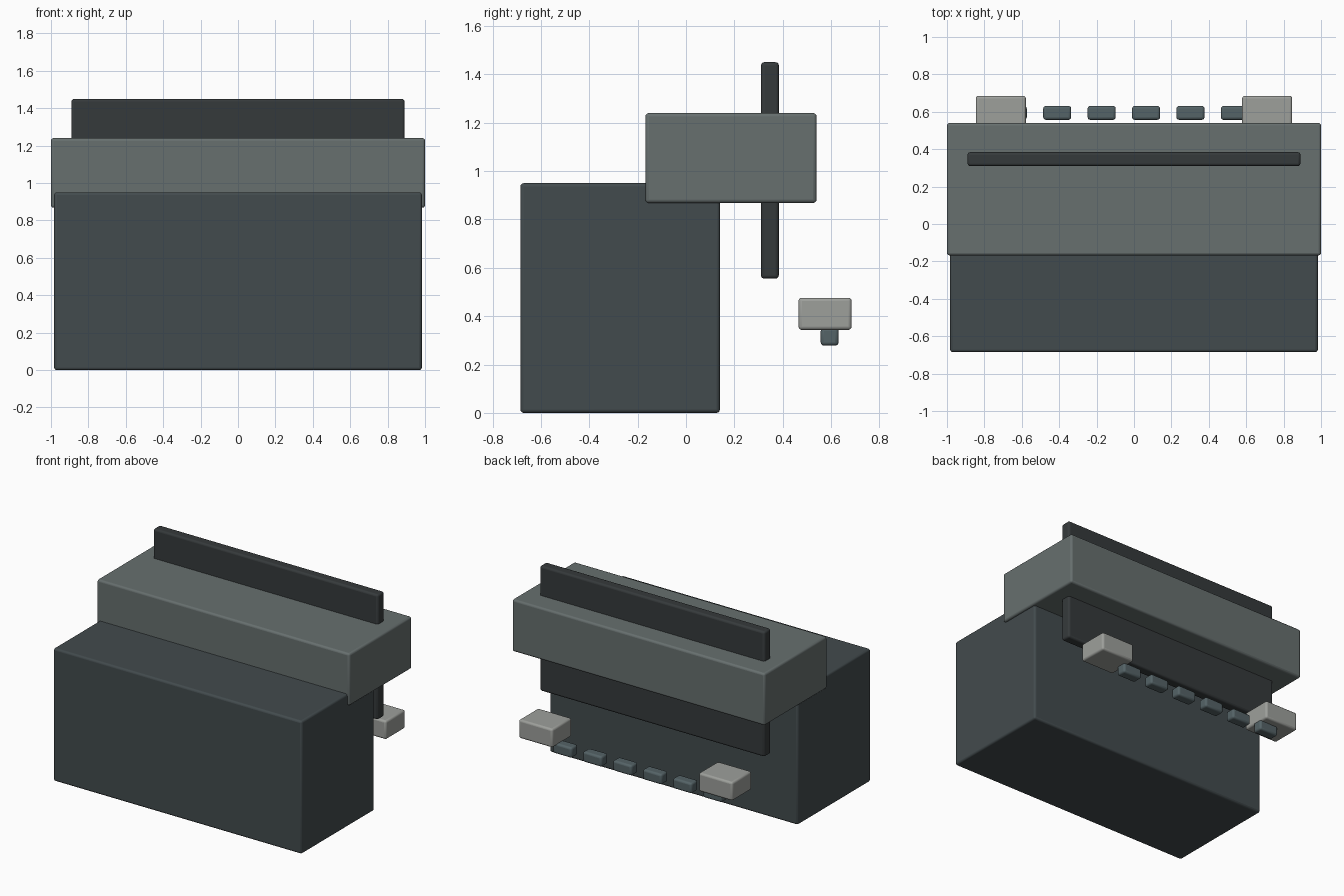
import bpy

if "Cube" in bpy.data.objects:
    bpy.data.objects.remove(bpy.data.objects["Cube"])


def material(name, rgb):
    m = bpy.data.materials.new(name)
    m.diffuse_color = (*rgb, 1)
    m.use_nodes = True
    m.node_tree.nodes["Principled BSDF"].inputs["Base Color"].default_value = m.diffuse_color
    return m


DARK = material("dark_slate", (0.055, 0.07, 0.075))
MID = material("mid_slate", (0.135, 0.16, 0.158))
BLACK = material("charcoal", (0.036, 0.042, 0.044))
LIGHT = material("light_grey", (0.34, 0.35, 0.33))
TEAL = material("teal_grey", (0.09, 0.125, 0.135))


def block(name, x, y, z, mat, bevel=0.014):
    """Rounded box from (min, max) ranges."""
    centre = [(a + b) / 2 for a, b in (x, y, z)]
    bpy.ops.mesh.primitive_cube_add(size=1, location=centre)
    ob = bpy.context.object
    ob.name = name
    ob.scale = [b - a for a, b in (x, y, z)]
    bpy.ops.object.transform_apply(location=False, rotation=False, scale=True)
    mod = ob.modifiers.new("rounded_edges", 'BEVEL')
    mod.width = bevel
    mod.segments = 3
    ob.data.materials.append(mat)
    bpy.ops.object.shade_smooth_by_angle()
    return ob


# Main masses
block("desk_body", (-0.983, 0.983), (-0.685, 0.14), (0, 0.95), DARK)
block("counter_top", (-1, 1), (-0.168, 0.54), (0.868, 1.24), MID)
block("upright_panel", (-0.89, 0.89), (0.31, 0.384), (0.555, 1.45), BLACK)

# Light blocks at each end of the rear row
for side, label in ((-1, "left"), (1, "right")):
    cx = side * 0.712
    block(f"end_block_{label}", (cx - 0.134, cx + 0.134),
          (0.465, 0.685), (0.343, 0.476), LIGHT)

# Row of small rear segments
for i in range(6):
    cx = -0.648 + 0.2375 * i
    block(f"rear_segment_{i + 1}", (cx - 0.075, cx + 0.075),
          (0.557, 0.631), (0.278, 0.352), TEAL)
